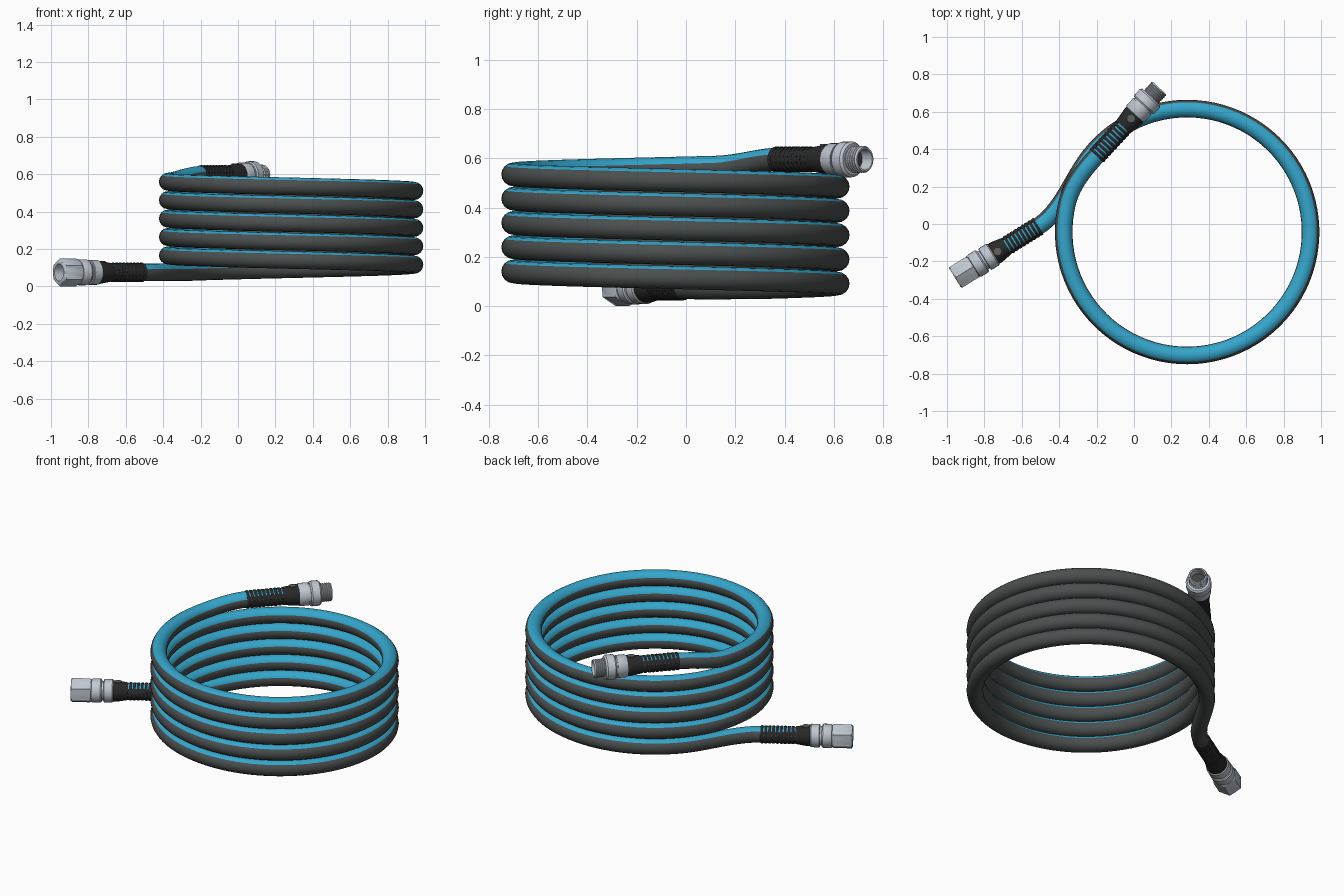
import bpy, bmesh
from math import sin, cos, pi, radians
from mathutils import Vector

cube = bpy.data.objects.get("Cube")
if cube:
    bpy.data.objects.remove(cube, do_unlink=True)

UP = Vector((0, 0, 1))
HOSE_R = 0.047
RING_R = 0.66
PITCH = 0.0985
CENTRE = Vector((0.284, -0.043, 0))


def material(name, rgb, metallic=0.0, rough=0.6):
    m = bpy.data.materials.new(name)
    m.use_nodes = True
    m.diffuse_color = (*rgb, 1)
    b = m.node_tree.nodes["Principled BSDF"]
    b.inputs["Base Color"].default_value = (*rgb, 1)
    b.inputs["Metallic"].default_value = metallic
    b.inputs["Roughness"].default_value = rough
    return m


GREY = material("hose dark grey", (0.07, 0.078, 0.077))
BLUE = material("stripe blue", (0.035, 0.38, 0.6))
RUBBER = material("rubber black", (0.022, 0.022, 0.022))
METAL = material("brushed metal", (0.52, 0.57, 0.63))
BORE = material("bore dark", (0.05, 0.05, 0.052))
BUTTON = material("button grey", (0.12, 0.12, 0.12))


def finish(name, bm, mats, angle=40):
    bmesh.ops.recalc_face_normals(bm, faces=bm.faces[:])
    me = bpy.data.meshes.new(name)
    bm.to_mesh(me)
    bm.free()
    for m in mats:
        me.materials.append(m)
    me.shade_smooth()
    me.set_sharp_from_angle(angle=radians(angle))
    ob = bpy.data.objects.new(name, me)
    bpy.context.collection.objects.link(ob)
    return ob


def skin(bm, rings, rule=None):
    """Join successive vertex rings with quads."""
    n = len(rings[0])
    for a, b in zip(rings, rings[1:]):
        for i in range(n):
            j = (i + 1) % n
            f = bm.faces.new((a[i], a[j], b[j], b[i]))
            if rule:
                f.material_index = rule(i)


def bezier(p0, p1, p2, p3, n):
    return [p0 * (1 - t)**3 + p1 * 3 * t * (1 - t)**2 + p2 * 3 * t * t * (1 - t) + p3 * t**3
            for t in (i / n for i in range(n + 1))]


def coil_point(deg):
    """Clockwise rising coil; zero degrees is the -x side, start of the first turn."""
    a = pi - radians(deg)
    return CENTRE + Vector((RING_R * cos(a), RING_R * sin(a), 0.067 + PITCH * deg / 360))


def coil_tangent(deg):
    return (coil_point(deg + 1) - coil_point(deg - 1)).normalized()


class Fitting:
    """Axis running from the open tip towards the hose."""

    def __init__(self, tip, axis):
        self.tip, self.axis = Vector(tip), Vector(axis).normalized()
        self.side = self.axis.cross(UP)

    def at(self, s, r=0.0, a=0.0):
        return self.tip + self.axis * s + UP * (r * cos(a)) + self.side * (r * sin(a))

    def lathe(self, name, profile, mat, hexagon=(), closed=False, n=24):
        bm = bmesh.new()
        rings = []
        for k, (s, r) in enumerate(profile):
            ring = []
            for i in range(n):
                a = 2 * pi * i / n
                q = r
                if k in hexagon:
                    q = r * cos(pi / 6) / cos(a % (pi / 3) - pi / 6)
                ring.append(bm.verts.new(self.at(s, q, a)))
            rings.append(ring)
        if closed:
            rings.append(rings[0])
        skin(bm, rings)
        if not closed:
            bm.faces.new(rings[0])
            bm.faces.new(rings[-1])
        return finish(name, bm, [mat], 35)

    def plug(self, name, s, r):
        self.lathe(name, [(s, r), (s + 0.005, r)], BORE)

    def sleeve(self, prefix, start, taper, end):
        # tapered grip
        self.lathe(prefix + "_grip", [(start, 0.055), (start, 0.061), (start + 0.02, 0.061),
                                      (taper - 0.01, 0.052), (taper, 0.05), (taper, 0.04)], RUBBER)
        # ribs
        count = 9
        step = (end - taper) / count
        for i in range(count):
            a = taper + step * (i + 0.32)
            b = taper + step * (i + 1)
            self.lathe(f"{prefix}_rib_{i + 1}", [(a, 0.044), (a, 0.05), (a + 0.003, 0.052),
                                                 (b - 0.003, 0.052), (b, 0.05), (b, 0.044)],
                       RUBBER, closed=True)
        # bars joining the ribs on the sides and underneath
        for j, deg in enumerate((60, 90, 120, 180, 240, 270, 300)):
            bm = bmesh.new()
            w = radians(11)
            rings = []
            for s in (taper - 0.005, end - 0.002):
                rings.append([bm.verts.new(self.at(s, r, radians(deg) + d))
                              for r, d in ((0.043, -w), (0.05, -w), (0.05, w), (0.043, w))])
            skin(bm, rings)
            bm.faces.new(rings[0])
            bm.faces.new(rings[1])
            finish(f"{prefix}_rib_bar_{j + 1}", bm, [RUBBER])
        # round button on top of the grip
        s = (start + taper) / 2 - 0.015
        bm = bmesh.new()
        rings = [[bm.verts.new(self.at(s) + UP * h + self.axis * (0.02 * cos(t)) + self.side * (0.02 * sin(t)))
                  for t in (2 * pi * i / 20 for i in range(20))] for h in (0.052, 0.0615)]
        skin(bm, rings)
        bm.faces.new(rings[1])
        finish(prefix + "_button", bm, [BUTTON])


lower = Fitting((-0.957, -0.288, 0.075), (0.85, 0.527, 0))
upper = Fitting((0.136, 0.727, 0.596), (-0.68, -0.733, 0))

# Lower female coupling
lower.lathe("lower_hex_nut", [(0.075, 0.046), (0, 0.046), (0, 0.062), (0.006, 0.075),
                              (0.108, 0.075), (0.115, 0.066), (0.115, 0.04)], METAL, hexagon=(3, 4))
lower.plug("lower_bore", 0.07, 0.0455)
lower.lathe("lower_collar", [(0.112, 0.05), (0.118, 0.066), (0.124, 0.069), (0.168, 0.069),
                             (0.175, 0.064), (0.175, 0.055), (0.186, 0.055), (0.186, 0.064),
                             (0.19, 0.067), (0.236, 0.067), (0.242, 0.062), (0.242, 0.05)], METAL)
lower.sleeve("lower", 0.24, 0.325, 0.525)

# Upper male coupling with ridged thread
thread = [(0.06, 0.043), (0, 0.043), (0, 0.05)]
for i in range(5):
    s = 0.004 + i * 0.012
    thread += [(s, 0.051), (s + 0.004, 0.055), (s + 0.008, 0.051)]
upper.lathe("upper_thread", thread + [(0.07, 0.051)], METAL)
upper.plug("upper_bore", 0.055, 0.0425)
upper.lathe("upper_collar", [(0.064, 0.045), (0.064, 0.064), (0.074, 0.073), (0.118, 0.073),
                             (0.126, 0.067), (0.126, 0.06), (0.134, 0.06), (0.134, 0.066),
                             (0.186, 0.066), (0.192, 0.062), (0.192, 0.05)], METAL)
upper.sleeve("upper", 0.19, 0.285, 0.495)

# Hose path: lower lead, five turns of coil, upper lead
first, last = 38, 5 * 360 + 14
a, b = lower.at(0.52), coil_point(first)
path = [lower.at(0.25)] + bezier(a, a + lower.axis * 0.15, b - coil_tangent(first) * 0.15, b, 16)
path += [coil_point(d) for d in range(first + 4, last, 4)]
a, b = coil_point(last), upper.at(0.49)
path += bezier(a, a + coil_tangent(last) * 0.1, b + upper.axis * 0.09, b, 12) + [upper.at(0.2)]

# Sweep the hose; the stripe covers the top and leans to the inside of the coil
SIDES = 16
bm = bmesh.new()
rings = []
for k, p in enumerate(path):
    d = (path[min(k + 1, len(path) - 1)] - path[max(k - 1, 0)]).normalized()
    side = d.cross(UP).normalized()
    up = side.cross(d)
    rings.append([bm.verts.new(p + up * (HOSE_R * cos(t)) + side * (HOSE_R * sin(t)))
                  for t in (2 * pi * i / SIDES for i in range(SIDES))])
skin(bm, rings, lambda i: 1 if i < 3 or i >= SIDES - 2 else 0)
bm.faces.new(rings[0])
bm.faces.new(rings[-1])
finish("coiled_hose", bm, [GREY, BLUE], 40)
